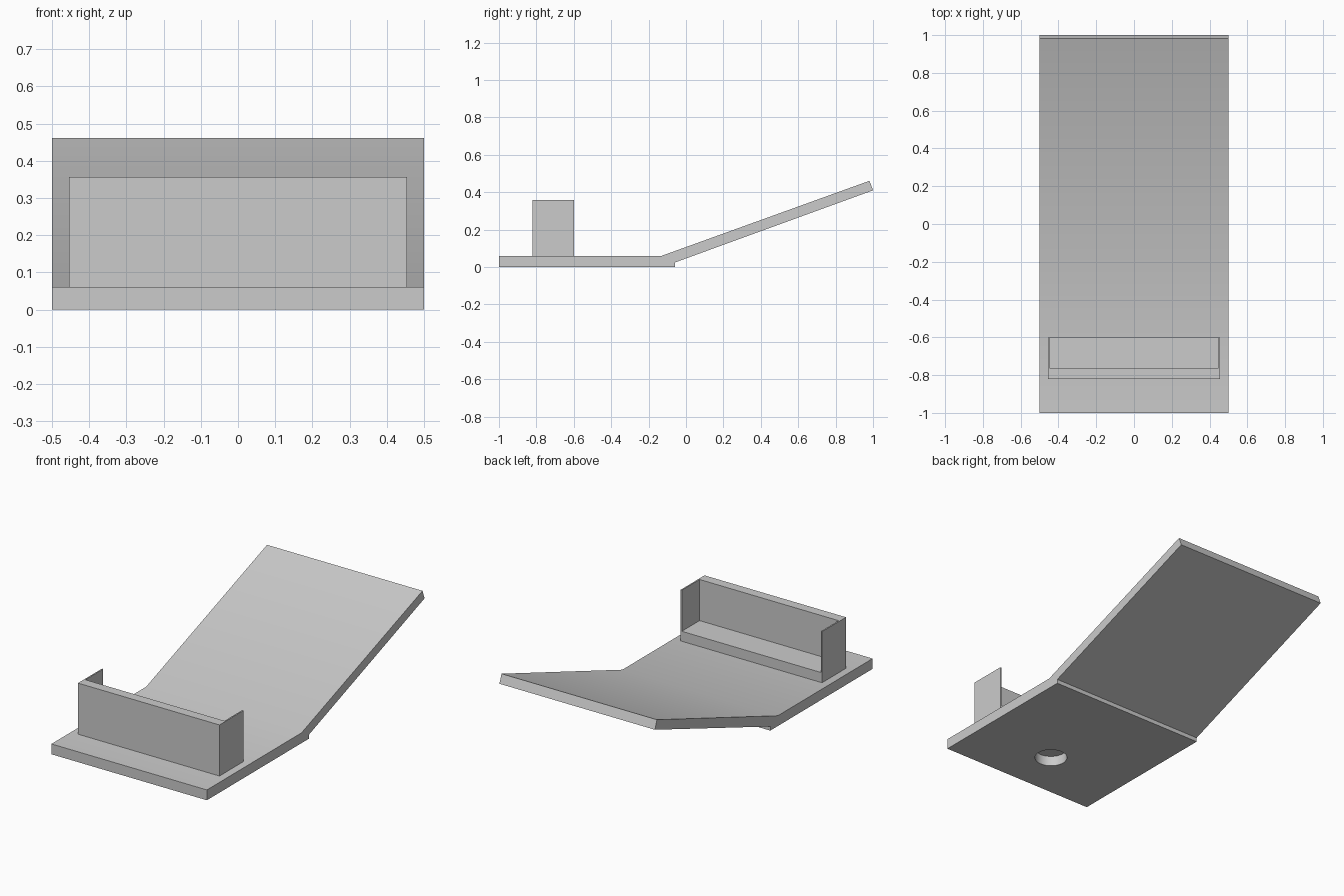
import bpy
import bmesh
import math
from mathutils import Matrix, Vector

default = bpy.data.objects.get("Cube")
if default:
    bpy.data.objects.remove(default, do_unlink=True)

# Single flat colour
grey = bpy.data.materials.new("light_grey")
colour = (0.6, 0.6, 0.6, 1.0)
grey.diffuse_color = colour
grey.use_nodes = True
grey.node_tree.nodes["Principled BSDF"].inputs["Base Color"].default_value = colour


def make_object(name, bm):
    bmesh.ops.recalc_face_normals(bm, faces=bm.faces)
    mesh = bpy.data.meshes.new(name)
    bm.to_mesh(mesh)
    bm.free()
    mesh.materials.append(grey)
    obj = bpy.data.objects.new(name, mesh)
    bpy.context.collection.objects.link(obj)
    return obj


def box(name, low, high):
    low, high = Vector(low), Vector(high)
    bm = bmesh.new()
    place = Matrix.Translation((low + high) / 2) @ Matrix.Diagonal((*(high - low), 1))
    bmesh.ops.create_cube(bm, size=1, matrix=place)
    return make_object(name, bm)


def extrude_side_profile(name, points, half_width):
    bm = bmesh.new()
    face = bm.faces.new([bm.verts.new((-half_width, y, z)) for y, z in points])
    grown = bmesh.ops.extrude_face_region(bm, geom=[face])["geom"]
    moved = [v for v in grown if isinstance(v, bmesh.types.BMVert)]
    bmesh.ops.translate(bm, verts=moved, vec=(2 * half_width, 0, 0))
    return make_object(name, bm)


def cut(obj, cutter):
    bpy.ops.object.select_all(action="DESELECT")
    bpy.context.view_layer.objects.active = obj
    obj.select_set(True)
    mod = obj.modifiers.new("cut", "BOOLEAN")
    mod.operation = "DIFFERENCE"
    mod.solver = "EXACT"
    mod.object = cutter
    bpy.ops.object.modifier_apply(modifier=mod.name)
    bpy.data.objects.remove(cutter, do_unlink=True)
    bpy.ops.object.shade_smooth_by_angle(angle=math.radians(30))


# Flat base running into the inclined ramp
plate = extrude_side_profile("base_and_ramp", [
    (-1, 0), (-0.06, 0), (-0.06, 0.024), (1, 0.41),
    (0.981, 0.461), (-0.13, 0.06), (-1, 0.06)], 0.5)

# Round socket in the underside, below the tray
bm = bmesh.new()
bmesh.ops.create_cone(bm, cap_ends=True, segments=48, radius1=0.088, radius2=0.088,
                      depth=0.118, matrix=Matrix.Translation((0, -0.71, 0)))
cut(plate, make_object("socket_cutter", bm))

# Tray with a thick front wall, thin sides and an open back
tray = box("tray", (-0.455, -0.82, 0.06), (0.455, -0.6, 0.357))
cut(tray, box("tray_cutter", (-0.447, -0.763, 0.118), (0.447, -0.5, 0.5)))
